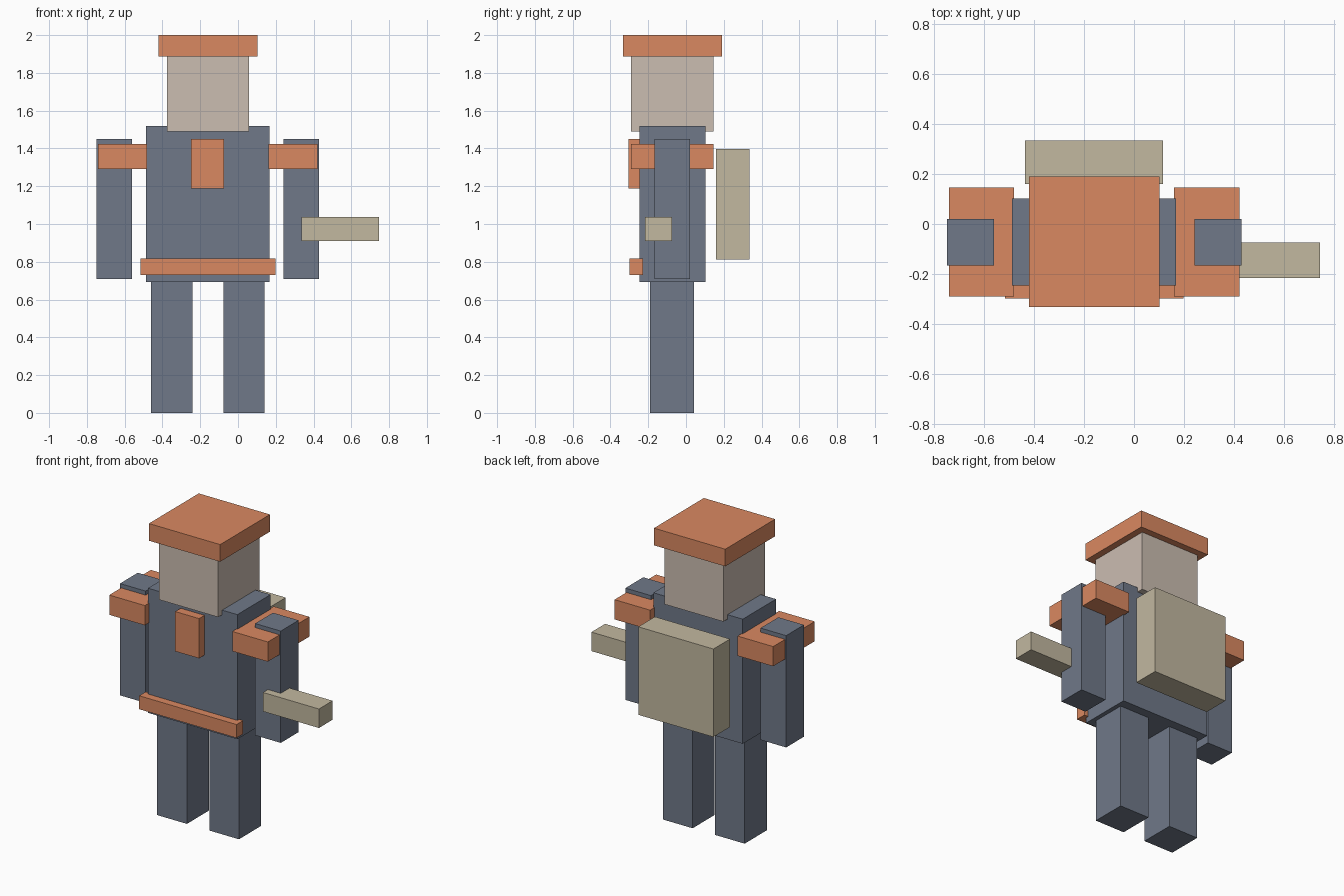
import bpy

if "Cube" in bpy.data.objects:
    bpy.data.objects.remove(bpy.data.objects["Cube"])

CX = -0.16  # the body's own mirror plane


def material(name, rgb):
    m = bpy.data.materials.new(name)
    m.diffuse_color = (*rgb, 1.0)
    m.use_nodes = True
    m.node_tree.nodes["Principled BSDF"].inputs["Base Color"].default_value = m.diffuse_color
    return m


cloth = material("slate_cloth", (0.16, 0.19, 0.25))
orange = material("orange_trim", (0.70, 0.25, 0.12))
skin = material("skin", (0.60, 0.51, 0.44))
tan = material("tan_gear", (0.54, 0.48, 0.35))


def box(name, x, y, z, mat):
    """Box spanning the given (min, max) ranges."""
    spans = (x, y, z)
    bpy.ops.mesh.primitive_cube_add(size=1, location=[(a + b) / 2 for a, b in spans])
    ob = bpy.context.object
    ob.name = name
    ob.scale = [b - a for a, b in spans]
    bpy.ops.object.transform_apply(location=False, rotation=False, scale=True)
    ob.data.materials.append(mat)
    return ob


def pair(name, x, y, z, mat):
    """Two boxes mirrored about the body's centre plane."""
    box(name + "_right", x, y, z, mat)
    box(name + "_left", (2 * CX - x[1], 2 * CX - x[0]), y, z, mat)


# Body
box("torso", (-0.488, 0.168), (-0.247, 0.102), (0.693, 1.52), cloth)
box("head", (-0.376, 0.057), (-0.29, 0.145), (1.49, 1.89), skin)
pair("leg", (-0.46, -0.242), (-0.19, 0.042), (0.0, 0.70), cloth)
pair("arm", (-0.75, -0.562), (-0.166, 0.021), (0.708, 1.45), cloth)

# Clothing trim
box("hat", (-0.421, 0.102), (-0.333, 0.19), (1.886, 2.0), orange)
pair("shoulder_pad", (-0.742, -0.481), (-0.29, 0.146), (1.292, 1.423), orange)
box("belt", (-0.517, 0.198), (-0.298, -0.228), (0.729, 0.818), orange)
box("chest_badge", (-0.248, -0.073), (-0.304, -0.235), (1.187, 1.451), orange)

# Gear
box("backpack", (-0.436, 0.116), (0.16, 0.335), (0.813, 1.397), tan)
box("hand_tool", (0.336, 0.746), (-0.217, -0.074), (0.911, 1.037), tan)
